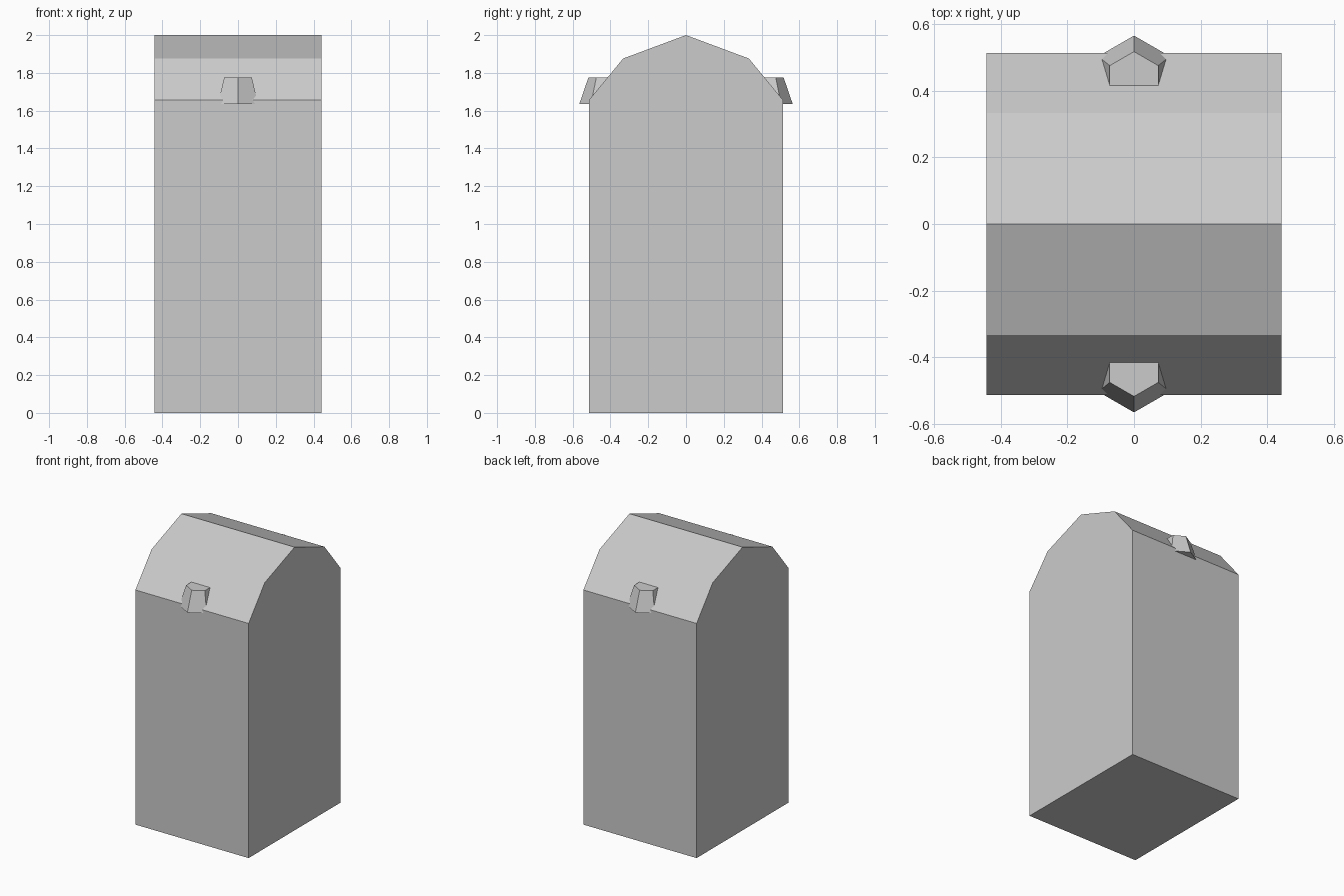
import bpy, bmesh, math

cube = bpy.data.objects.get("Cube")
if cube:
    bpy.data.objects.remove(cube, do_unlink=True)

grey = bpy.data.materials.new("light grey")
grey.use_nodes = True
colour = (0.6, 0.6, 0.6, 1)
grey.diffuse_color = colour
grey.node_tree.nodes["Principled BSDF"].inputs["Base Color"].default_value = colour


def loft(name, ring_a, ring_b):
    """Closed solid between two matching rings of points."""
    bm = bmesh.new()
    a = [bm.verts.new(p) for p in ring_a]
    b = [bm.verts.new(p) for p in ring_b]
    bm.faces.new(a)
    bm.faces.new(b)
    n = len(a)
    for i in range(n):
        j = (i + 1) % n
        bm.faces.new((a[i], a[j], b[j], b[i]))
    bmesh.ops.recalc_face_normals(bm, faces=bm.faces)
    mesh = bpy.data.meshes.new(name)
    bm.to_mesh(mesh)
    bm.free()
    mesh.materials.append(grey)
    obj = bpy.data.objects.new(name, mesh)
    bpy.context.collection.objects.link(obj)
    return obj


# Body with a gambrel top, extruded across the width
half = [(0.513, 0), (0.513, 1.657), (0.333, 1.876)]
profile = half + [(0, 2)] + [(-y, z) for y, z in reversed(half)]
loft("body", *[[(x, y, z) for y, z in profile] for x in (-0.442, 0.442)])


# Tapered six-sided knob half sunk into each lower roof slope
def hexagon(side, centre, radius, z):
    angles = [math.radians(90 + 60 * i) for i in range(6)]
    return [(radius * math.cos(t), side * (centre + radius * math.sin(t)), z)
            for t in angles]


for name, side in (("front_knob", -1), ("back_knob", 1)):
    loft(name, hexagon(side, 0.441, 0.124, 1.635), hexagon(side, 0.433, 0.084, 1.775))
